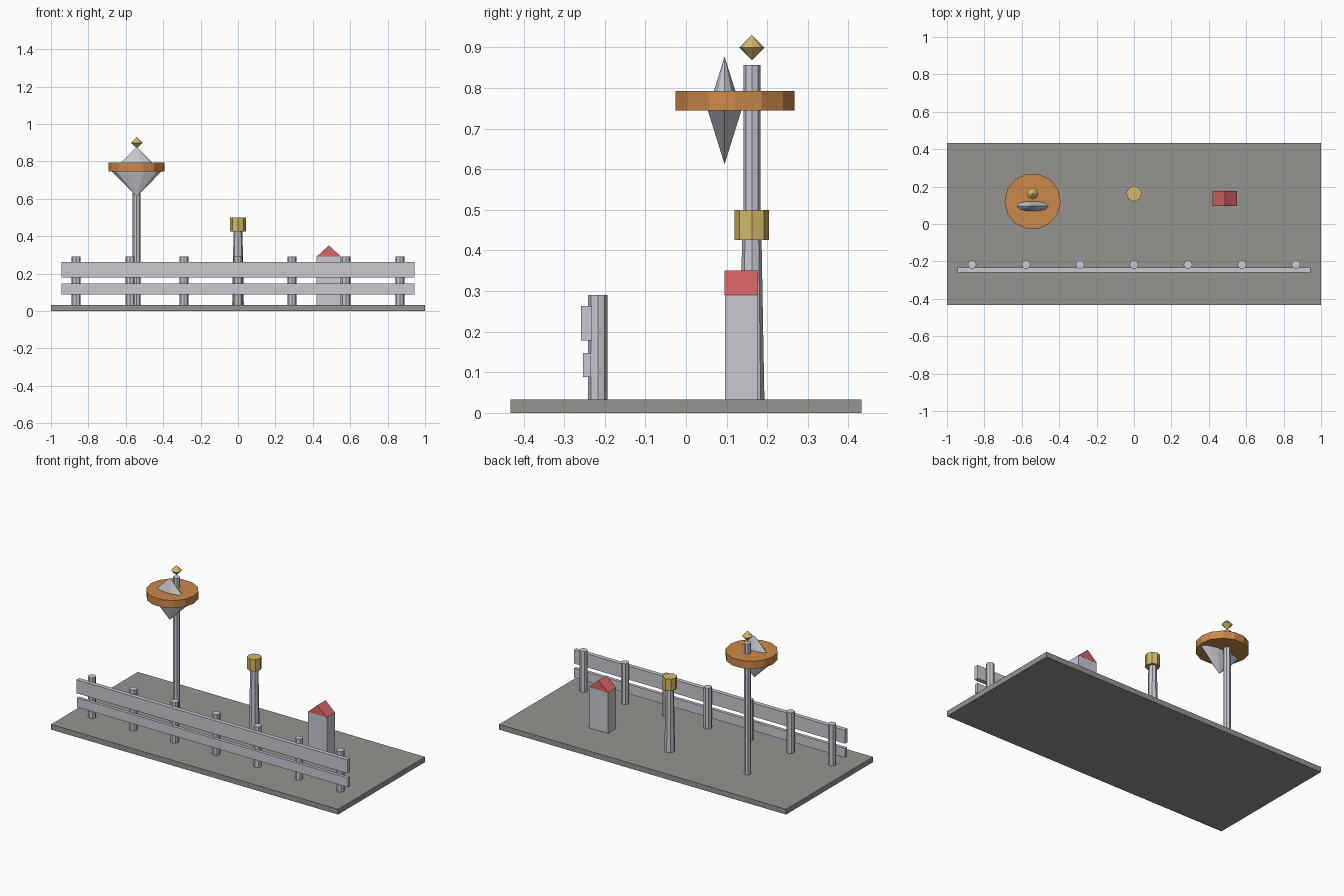
import bpy
import bmesh
from math import cos, sin, tau

cube = bpy.data.objects.get("Cube")
if cube:
    bpy.data.objects.remove(cube, do_unlink=True)


def material(name, r, g, b):
    mat = bpy.data.materials.new(name)
    mat.use_nodes = True
    mat.diffuse_color = (r, g, b, 1)
    mat.node_tree.nodes["Principled BSDF"].inputs["Base Color"].default_value = (r, g, b, 1)
    return mat


stone = material("stone grey", 0.30, 0.295, 0.275)
pale = material("pale grey", 0.58, 0.585, 0.63)
orange = material("orange", 0.60, 0.25, 0.07)
gold = material("gold", 0.64, 0.49, 0.14)
red = material("red", 0.67, 0.13, 0.13)


def finish(name, bm, mat):
    bmesh.ops.recalc_face_normals(bm, faces=bm.faces)
    mesh = bpy.data.meshes.new(name)
    bm.to_mesh(mesh)
    bm.free()
    mesh.materials.append(mat)
    obj = bpy.data.objects.new(name, mesh)
    bpy.context.collection.objects.link(obj)
    return obj


def extrude_y(name, outline, y0, y1, mat):
    """Prism along y from an (x, z) outline."""
    bm = bmesh.new()
    face = bm.faces.new([bm.verts.new((x, y0, z)) for x, z in outline])
    ext = bmesh.ops.extrude_face_region(bm, geom=[face])
    verts = [v for v in ext["geom"] if isinstance(v, bmesh.types.BMVert)]
    bmesh.ops.translate(bm, verts=verts, vec=(0, y1 - y0, 0))
    return finish(name, bm, mat)


def box(name, x0, x1, y0, y1, z0, z1, mat):
    return extrude_y(name, [(x0, z0), (x1, z0), (x1, z1), (x0, z1)], y0, y1, mat)


def turned(name, x, y, profile, sides, mat, flatten=1):
    """Faceted solid from a (radius, z) profile; zero radius gives a point."""
    bm = bmesh.new()
    rings = []
    for r, z in profile:
        count = sides if r else 1
        rings.append([bm.verts.new((x + r * cos(tau * i / sides),
                                    y + flatten * r * sin(tau * i / sides), z))
                      for i in range(count)])
    for a, b in zip(rings, rings[1:]):
        for i in range(sides):
            j = (i + 1) % sides
            loop = [a[i % len(a)], a[j % len(a)], b[j % len(b)], b[i % len(b)]]
            bm.faces.new(list(dict.fromkeys(loop)))
    for ring in (rings[0], rings[-1]):
        if len(ring) > 1:
            bm.faces.new(ring)
    return finish(name, bm, mat)


# Ground slab
floor = 0.033
box("base_slab", -1, 1, -0.432, 0.432, 0, floor, stone)

# Fence: seven posts with two rails on the front
for i in range(7):
    turned(f"fence_post_{i + 1}", (i - 3) * 0.2885, -0.217,
           [(0.024, floor), (0.024, 0.29)], 8, pale)
box("upper_rail", -0.944, 0.944, -0.259, -0.232, 0.178, 0.263, pale)
box("lower_rail", -0.944, 0.944, -0.254, -0.234, 0.088, 0.147, pale)

# Tall sign mast with disc, flattened diamond and finial
mast_x, mast_y = -0.542, 0.162
turned("sign_mast", mast_x, mast_y, [(0.021, floor), (0.021, 0.857)], 8, pale)
turned("sign_disc", mast_x, 0.121, [(0.15, 0.745), (0.15, 0.793)], 14, orange)
turned("sign_diamond", mast_x, 0.095,
       [(0, 0.612), (0.132, 0.745), (0, 0.877)], 10, pale, flatten=0.33)
turned("mast_finial", mast_x, mast_y,
       [(0, 0.868), (0.031, 0.899), (0, 0.93)], 8, gold)

# Tapered lamp post
turned("lamp_post", 0, mast_y, [(0.031, floor), (0.024, 0.426)], 8, pale)
turned("lamp_head", 0, mast_y, [(0.042, 0.426), (0.042, 0.50)], 8, gold)

# Small hut with gable roof
left, right, eave = 0.42, 0.552, 0.29
box("hut_body", left, right, 0.096, 0.176, floor, eave, pale)
extrude_y("hut_roof", [(left, eave), (right, eave), ((left + right) / 2, 0.35)],
          0.095, 0.177, red)
